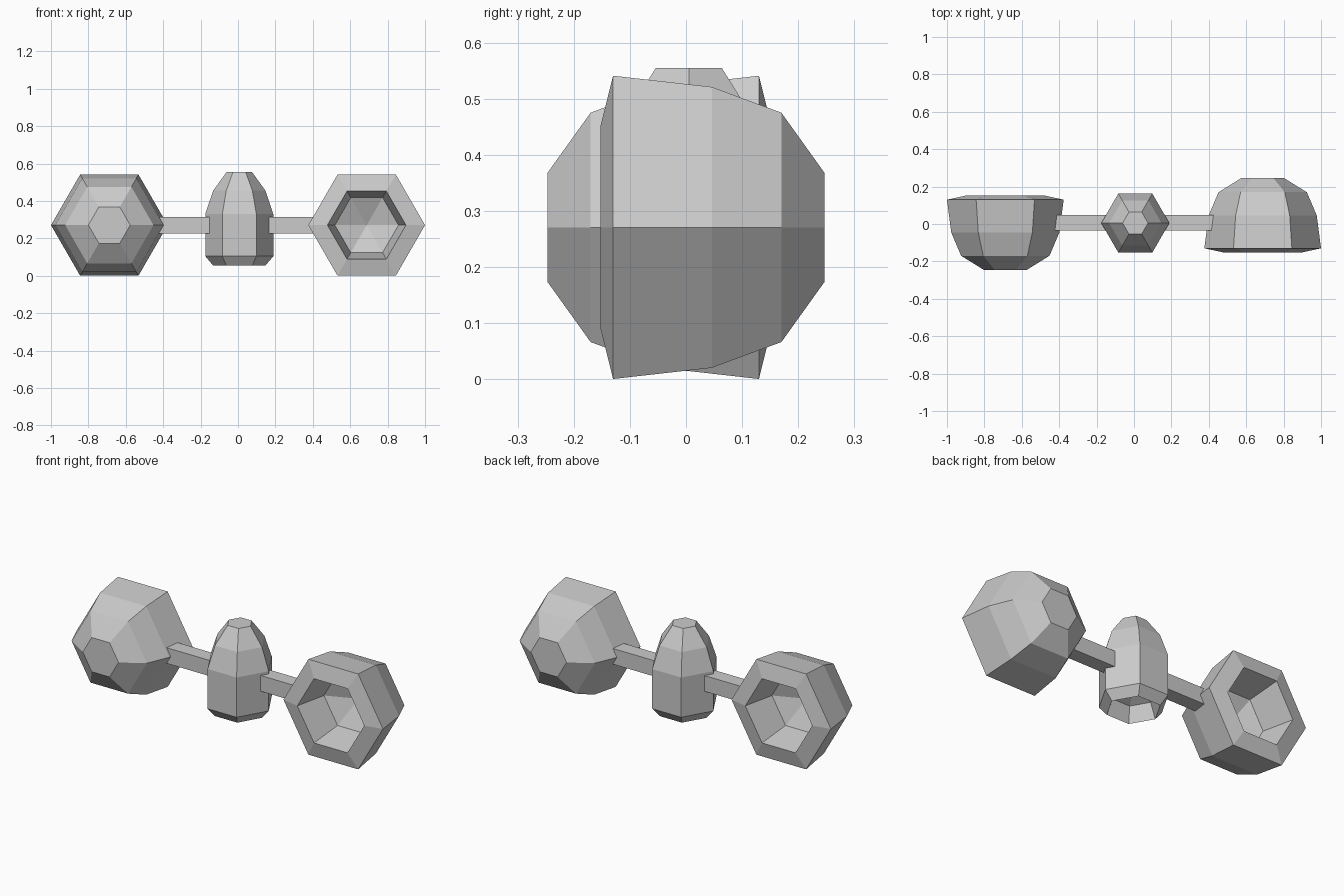
import bpy, bmesh, math
from mathutils import Matrix, Vector

if "Cube" in bpy.data.objects:
    bpy.data.objects.remove(bpy.data.objects["Cube"])


def revolve(name, profile, matrix, sides=6):
    """Faceted solid from (radius, height) points; radius 0 closes to a tip."""
    bm = bmesh.new()
    rings = []
    for r, h in profile:
        if r == 0:
            rings.append([bm.verts.new((0, 0, h))])
        else:
            rings.append([bm.verts.new((r * math.cos(2 * math.pi * i / sides),
                                        r * math.sin(2 * math.pi * i / sides), h))
                          for i in range(sides)])
    for a, b in zip(rings, rings[1:]):
        for i in range(sides):
            j = (i + 1) % sides
            if len(b) == 1:
                bm.faces.new((a[i], a[j], b[0]))
            else:
                bm.faces.new((a[i], a[j], b[j], b[i]))
    bm.faces.new(rings[0])
    bmesh.ops.recalc_face_normals(bm, faces=bm.faces)
    bm.transform(matrix)
    mesh = bpy.data.meshes.new(name)
    bm.to_mesh(mesh)
    bm.free()
    obj = bpy.data.objects.new(name, mesh)
    bpy.context.collection.objects.link(obj)
    return obj


def box(name, lo, hi):
    lo, hi = Vector(lo), Vector(hi)
    bpy.ops.mesh.primitive_cube_add(size=1, location=(lo + hi) / 2)
    obj = bpy.context.object
    obj.name = name
    obj.scale = hi - lo
    return obj


# Cups: closed end, outer wall, rim lip, then the hollow inside
cup = [(0.112, -0.247), (0.236, -0.17), (0.289, -0.046), (0.312, 0.13),
       (0.21, 0.152), (0.17, -0.03), (0, -0.10)]
for name, x, turn in (("left_cup", -0.688, -90), ("right_cup", 0.688, 90)):
    revolve(name, cup, Matrix.Translation((x, 0, 0.271))
            @ Matrix.Rotation(math.radians(turn), 4, 'X'))

# Hub: flat top, tapering shoulders, hollow underside
hub = [(0.068, 0.555), (0.14, 0.455), (0.182, 0.33), (0.182, 0.105),
       (0.14, 0.055), (0.11, 0.14), (0, 0.18)]
revolve("hub", hub, Matrix.Translation((0.007, 0.005, 0)))

# Arms joining the hub to the cups
box("left_arm", (-0.43, -0.035, 0.226), (-0.10, 0.048, 0.315))
box("right_arm", (0.10, -0.035, 0.226), (0.43, 0.048, 0.315))
